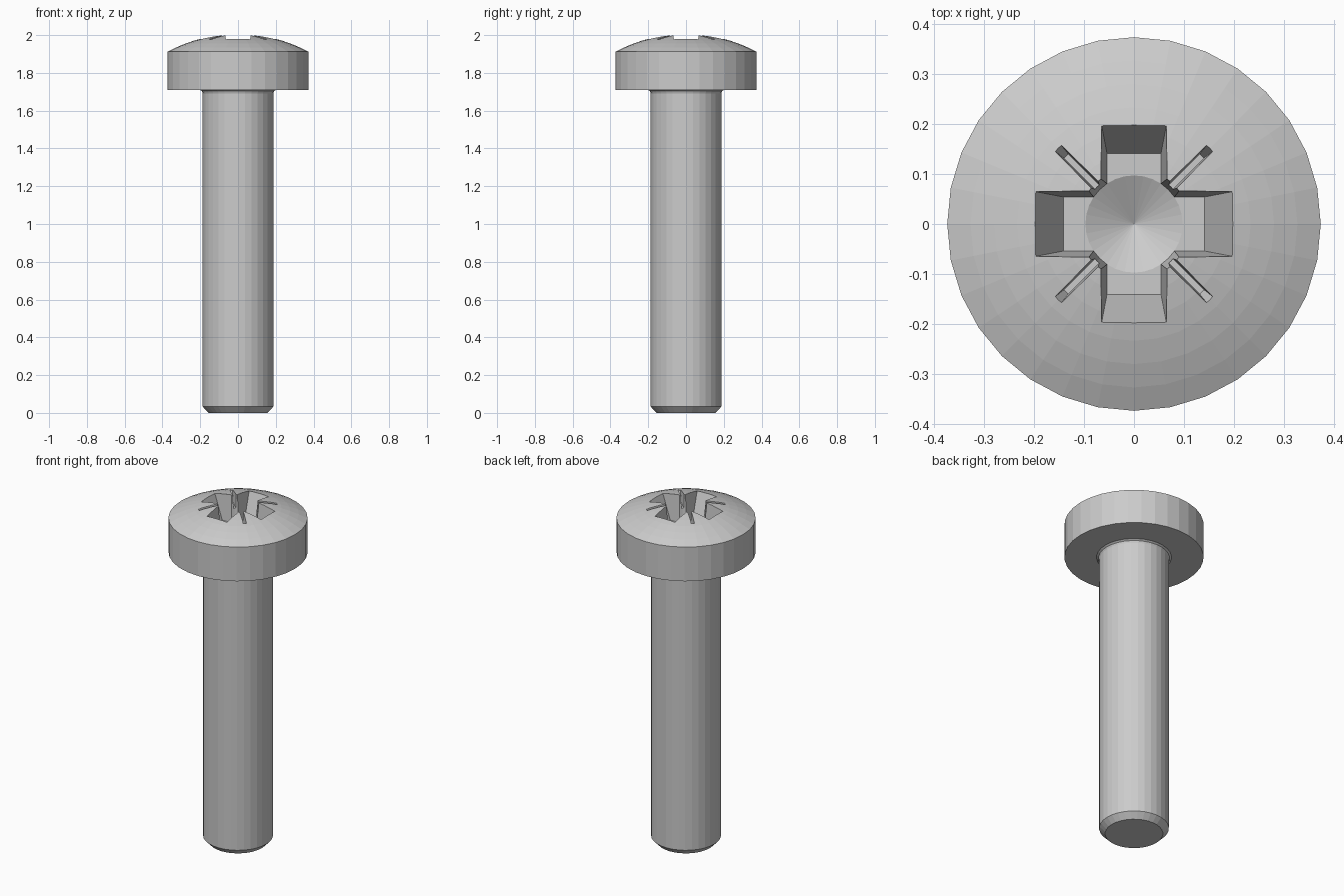
import bpy, bmesh, math

if "Cube" in bpy.data.objects:
    bpy.data.objects.remove(bpy.data.objects["Cube"])

SIDES = 32


def make_object(name, bm):
    bmesh.ops.recalc_face_normals(bm, faces=bm.faces)
    mesh = bpy.data.meshes.new(name)
    bm.to_mesh(mesh)
    bm.free()
    ob = bpy.data.objects.new(name, mesh)
    bpy.context.collection.objects.link(ob)
    return ob


def lathe(name, profile):
    """Closed solid of revolution; profile starts and ends on the axis."""
    bm = bmesh.new()
    rings = []
    for r, z in profile:
        if r == 0:
            rings.append([bm.verts.new((0, 0, z))] * SIDES)
        else:
            rings.append([bm.verts.new((r * math.cos(math.tau * i / SIDES),
                                        r * math.sin(math.tau * i / SIDES), z))
                          for i in range(SIDES)])
    for a, b in zip(rings, rings[1:]):
        for i in range(SIDES):
            j = (i + 1) % SIDES
            bm.faces.new(list(dict.fromkeys((a[i], a[j], b[j], b[i]))))
    return make_object(name, bm)


def wedge(name, low, high, angle):
    """Tapered bar through the axis; low/high = (half length, half width, z)."""
    bm = bmesh.new()
    c, s = math.cos(angle), math.sin(angle)
    loops = [[bm.verts.new((x * l * c - y * w * s, x * l * s + y * w * c, z))
              for x, y in ((-1, -1), (1, -1), (1, 1), (-1, 1))]
             for l, w, z in (low, high)]
    bm.faces.new(loops[0])
    bm.faces.new(loops[1])
    for i in range(4):
        j = (i + 1) % 4
        bm.faces.new((loops[0][i], loops[0][j], loops[1][j], loops[1][i]))
    return make_object(name, bm)


# Screw body: chamfered tip, shank, under-head fillet, head and domed top
HEAD_R, RIM_Z, APEX_Z = 0.373, 1.912, 2.006
sag = APEX_Z - RIM_Z
ball = (HEAD_R ** 2 + sag ** 2) / (2 * sag)
profile = [(0, 0), (0.155, 0), (0.187, 0.033), (0.187, 1.692),
           (0.191, 1.703), (0.201, 1.71), (HEAD_R, 1.71)]
for k in range(8, 0, -1):
    r = HEAD_R * k / 8
    profile.append((r, APEX_Z - ball + math.sqrt(ball ** 2 - r ** 2)))
profile.append((0, APEX_Z))
screw = lathe("screw_body", profile)

# Drive recess: central core, two crossing slots, two thin diagonal grooves
FLOOR = 1.84
cutters = [lathe("core_cutter", [(0, FLOOR - 0.05), (0.097, FLOOR),
                                 (0.117, 2.05), (0, 2.05)])]
for k in range(2):
    cutters.append(wedge("slot_cutter", (0.141, 0.054, FLOOR),
                         (0.225, 0.070, 2.05), k * math.pi / 2))
for k in range(2):
    cutters.append(wedge("groove_cutter", (0.192, 0.006, 1.92),
                         (0.243, 0.012, 2.05), math.pi / 4 + k * math.pi / 2))

bpy.context.view_layer.objects.active = screw
for cutter in cutters:
    cutter.hide_render = True
    mod = screw.modifiers.new("recess", 'BOOLEAN')
    mod.operation = 'DIFFERENCE'
    mod.solver = 'EXACT'
    mod.object = cutter
    bpy.ops.object.modifier_apply(modifier=mod.name)
    bpy.data.objects.remove(cutter)
